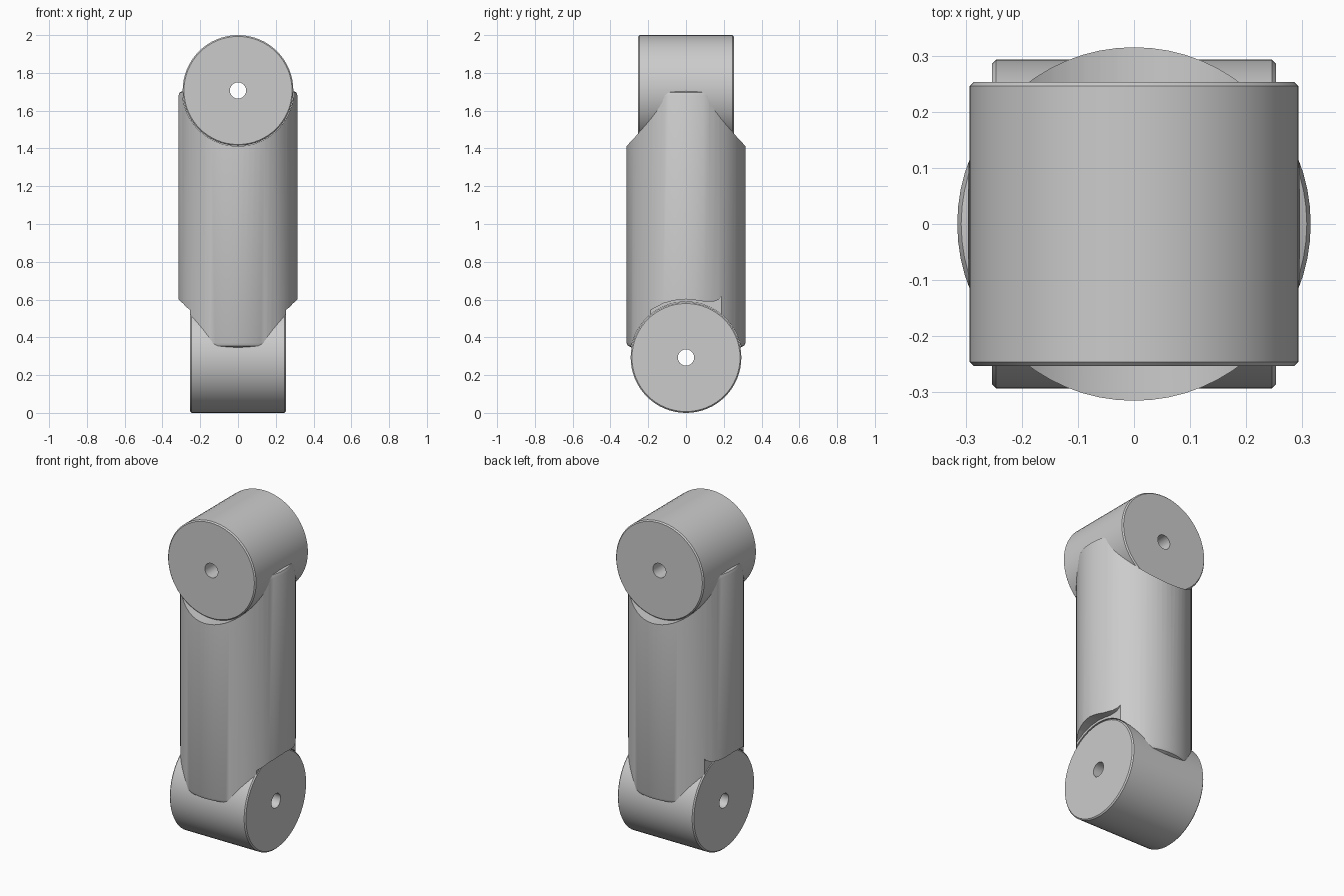
import bpy, bmesh, math
from mathutils import Matrix

if "Cube" in bpy.data.objects:
    bpy.data.objects.remove(bpy.data.objects["Cube"])

R, HALF, BODY_R = 0.293, 0.253, 0.315
Z_LOW, Z_HIGH = R, 2 - R
ALONG_X = Matrix.Rotation(math.pi / 2, 4, 'Y')
ALONG_Y = Matrix.Rotation(math.pi / 2, 4, 'X')


def finish(name, bm, matrix=None):
    bmesh.ops.remove_doubles(bm, verts=bm.verts, dist=1e-5)
    bmesh.ops.recalc_face_normals(bm, faces=bm.faces)
    if matrix:
        bm.transform(matrix)
    mesh = bpy.data.meshes.new(name)
    bm.to_mesh(mesh)
    bm.free()
    ob = bpy.data.objects.new(name, mesh)
    bpy.context.collection.objects.link(ob)
    return ob


def lathe(name, profile, matrix=None, steps=64):
    """Revolve (radius, z) points around z."""
    bm = bmesh.new()
    vs = [bm.verts.new((r, 0, z)) for r, z in profile]
    es = [bm.edges.new(p) for p in zip(vs, vs[1:])]
    bmesh.ops.spin(bm, geom=vs + es, cent=(0, 0, 0), axis=(0, 0, 1),
                   angle=2 * math.pi, steps=steps, use_duplicate=False)
    return finish(name, bm, matrix)


def smooth(ob):
    bpy.ops.object.select_all(action='DESELECT')
    ob.select_set(True)
    bpy.context.view_layer.objects.active = ob
    bpy.ops.object.shade_smooth_by_angle(angle=math.radians(30))


# Joint drums: chamfered cylinders with a pin hole through the axis
c, h = 0.007, 0.043
drum = [(h, -HALF), (R - c, -HALF), (R, -HALF + c), (R, HALF - c),
        (R - c, HALF), (h, HALF), (h, -HALF)]
for name, z, rot in (("upper_joint", Z_HIGH, ALONG_Y), ("lower_joint", Z_LOW, ALONG_X)):
    smooth(lathe(name, drum, Matrix.Translation((0, 0, z)) @ rot))

# Arm body: upright cylinder with rounded rims
z0, z1 = 0.347, 1.705
body = lathe("arm_body", [(0, z0), (BODY_R - .025, z0), (BODY_R - .007, z0 + .008),
                          (BODY_R, z0 + .024), (BODY_R, z1 - .024),
                          (BODY_R - .007, z1 - .008), (BODY_R - .025, z1), (0, z1)])

# Saddle cutters around both drums
rc = R + 0.002
rod = [(0, -.5), (rc, -.5), (rc, .5), (0, .5)]
cutters = [lathe("upper_cutter", rod, Matrix.Translation((0, 0, Z_HIGH)) @ ALONG_Y),
           lathe("lower_cutter", rod, Matrix.Translation((0, 0, Z_LOW)) @ ALONG_X)]

# Wavy relief cut above the end faces of the lower drum
relief = [(-.192, .35), (-.192, .543), (-.16, .558), (-.12, .58), (-.06, .596), (0, .602),
          (.05, .597), (.1, .589), (.15, .59), (.175, .602), (.19, .62), (.19, .35)]
for side in (-1, 1):
    bm = bmesh.new()
    face = bm.faces.new([bm.verts.new((side * HALF, y, z)) for y, z in relief])
    ext = bmesh.ops.extrude_face_region(bm, geom=[face], use_keep_orig=True)
    bmesh.ops.translate(bm, vec=(side * .2, 0, 0),
                        verts=[g for g in ext["geom"] if isinstance(g, bmesh.types.BMVert)])
    cutters.append(finish("relief_cutter", bm))

bpy.context.view_layer.objects.active = body
for cut in cutters:
    cut.hide_render = True
    mod = body.modifiers.new("cut", 'BOOLEAN')
    mod.operation, mod.solver, mod.object = 'DIFFERENCE', 'EXACT', cut
    bpy.ops.object.modifier_apply(modifier=mod.name)
    bpy.data.objects.remove(cut)
smooth(body)
